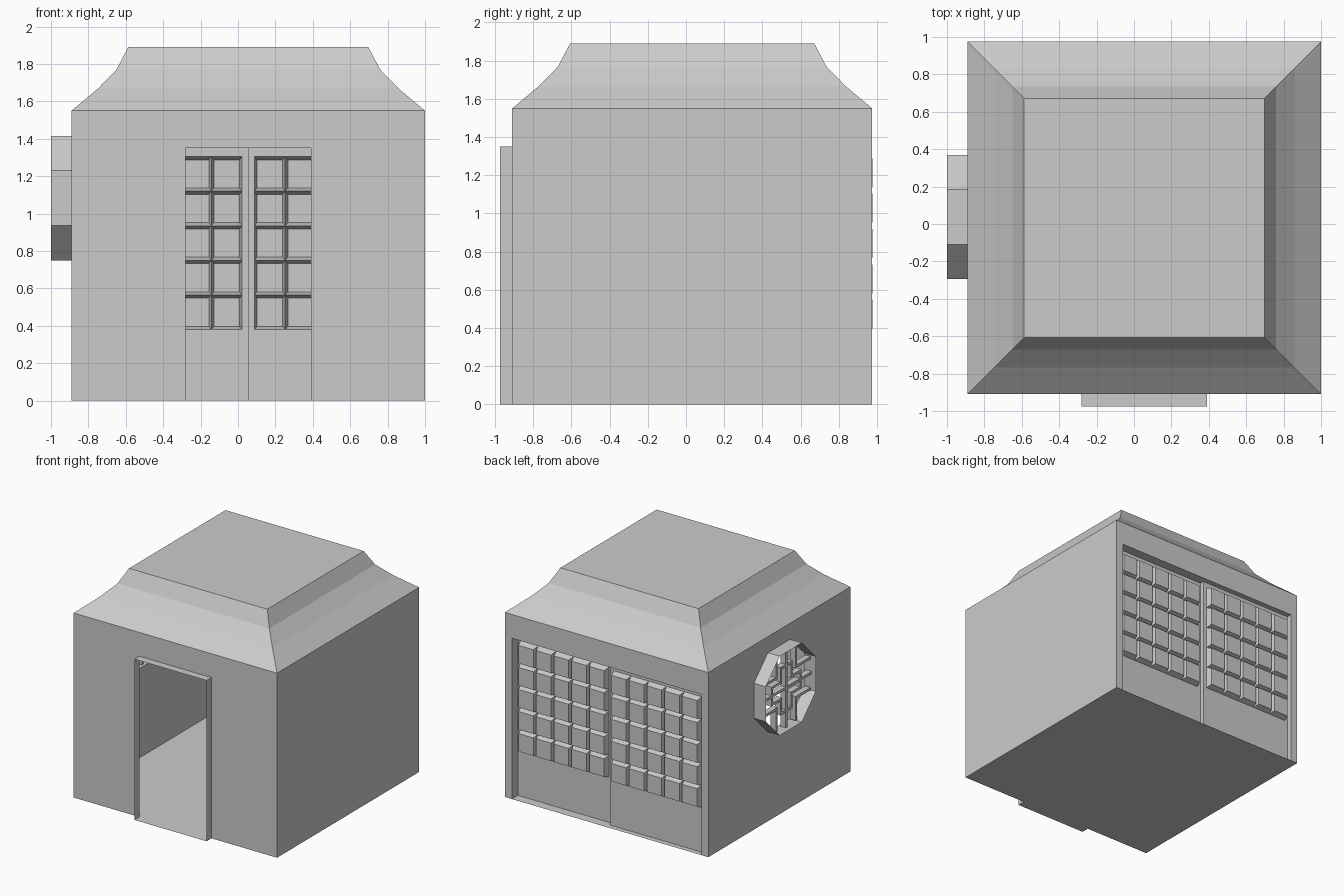
import bpy, bmesh

if "Cube" in bpy.data.objects:
    bpy.data.objects.remove(bpy.data.objects["Cube"])

# Main dimensions
X0, X1, Y0, Y1, H = -0.89, 1.0, -0.91, 0.975, 1.55
DX0, DX1, DOOR_TOP, PORCH_Y = -0.28, 0.39, 1.35, -0.975
BX0, BX1, BXM = -0.825, 0.935, 0.055
BACK_IN, BACK_OUT = 0.895, 0.93
WY, WZ, WR, WS, WX = 0.0375, 1.0825, 0.3325, 0.147, -1.0


def make(name, faces, recalc=True):
    """Object from a list of faces, each a list of points."""
    bm = bmesh.new()
    for f in faces:
        bm.faces.new([bm.verts.new(p) for p in f])
    bmesh.ops.remove_doubles(bm, verts=bm.verts, dist=1e-4)
    if recalc:
        bmesh.ops.recalc_face_normals(bm, faces=bm.faces)
    me = bpy.data.meshes.new(name)
    bm.to_mesh(me)
    bm.free()
    ob = bpy.data.objects.new(name, me)
    bpy.context.collection.objects.link(ob)
    return ob


def strip(a, b, closed=False):
    """Quads between two matching point loops."""
    n = len(a)
    return [[a[i], a[(i + 1) % n], b[(i + 1) % n], b[i]]
            for i in range(n if closed else n - 1)]


def rect(x0, x1, y0, y1, z):
    return [(x0, y0, z), (x1, y0, z), (x1, y1, z), (x0, y1, z)]


def portal(x0, x1, y):
    """Upside-down U outline of a doorway."""
    return [(x0, y, 0), (x0, y, DOOR_TOP), (x1, y, DOOR_TOP), (x1, y, 0)]


def wall_around(x0, x1, y):
    return portal(x0, x1, y) + [(X1, y, 0), (X1, y, H), (X0, y, H), (X0, y, 0)]


def octagon(x):
    r, s = WR, WS
    pts = [(0, -r), (s, -r), (r, -s), (r, s), (s, r), (0, r),
           (-s, r), (-r, s), (-r, -s), (-s, -r)]
    return [(x, WY + a, WZ + b) for a, b in pts]


# Walls with doorways and the octagonal window hole, plus floor
hole = octagon(X0)
side_a = hole[:6] + [(X0, WY, H), (X0, Y1, H), (X0, Y1, 0), (X0, WY, 0)]
side_b = hole[5:] + hole[:1] + [(X0, WY, 0), (X0, Y0, 0), (X0, Y0, H), (X0, WY, H)]
right = [(X1, Y0, 0), (X1, Y1, 0), (X1, Y1, H), (X1, Y0, H)]
make("walls", [wall_around(DX0, DX1, Y0), wall_around(BX0, BX1, Y1),
               side_a, side_b, right])
make("floor", [rect(X0, X1, Y0, Y1, 0)[::-1],
               rect(DX0, DX1, PORCH_Y, Y0, 0)[::-1]], False)

# Hipped roof with a hollow slope
levels = [(0, H), (0.143, 1.67), (0.24, 1.77), (0.303, 1.89)]
rings = [rect(X0 + d, X1 - d, Y0 + d, Y1 - d, z) for d, z in levels]
roof = [rings[-1]]
for a, b in zip(rings, rings[1:]):
    roof += strip(a, b, True)
make("roof", roof)

# Projecting frames of the front doorway, window and rear recess
make("door_frame", strip(portal(DX0, DX1, PORCH_Y), portal(DX0, DX1, Y0)))
make("window_frame", strip(octagon(WX), octagon(X0), True))
make("rear_recess", strip(portal(BX0, BX1, Y1), portal(BX0, BX1, BACK_IN)))


# Sliding doors: flat sheet with a 5 x 5 grid of pushed-out panes
def sliding_door(name, x0, x1, gx0, gx1, y):
    gz0, gz1, n, bev, depth = 0.38, 1.305, 5, 0.017, 0.047
    dx, dz = (gx1 - gx0) / n, (gz1 - gz0) / n

    def quad(a, b, c, d, yy=y):
        return [(b, yy, c), (a, yy, c), (a, yy, d), (b, yy, d)]
    faces = [quad(x0, x1, 0, gz0), quad(x0, x1, gz1, DOOR_TOP),
             quad(x0, gx0, gz0, gz1), quad(gx1, x1, gz0, gz1)]
    for i in range(n):
        for j in range(n):
            a, c = gx0 + i * dx, gz0 + j * dz
            outer = quad(a, a + dx, c, c + dz)
            inner = quad(a + bev * 0.8, a + dx - bev * 0.8,
                         c + bev, c + dz - bev, y + depth)
            faces += [inner] + strip(outer, inner, True)
    make(name, faces, False)


sliding_door("outer_sliding_door", BX0, BXM, -0.8, 0.022, BACK_OUT)
sliding_door("inner_sliding_door", BXM, BX1, 0.088, 0.91, BACK_IN)
make("door_overlap", [[(BXM, BACK_IN, 0), (BXM, BACK_OUT, 0),
                       (BXM, BACK_OUT, DOOR_TOP), (BXM, BACK_IN, DOOR_TOP)]])

# Window fretwork: a cross with stepped brackets mirrored in each quadrant
T = 0.011


def bar(y0, z0, y1, z1):
    ya, yb = sorted((y0, y1))
    za, zb = sorted((z0, z1))
    lo = rect(-0.96, -0.91, WY + ya - T, WY + yb + T, WZ + za - T)
    hi = rect(-0.96, -0.91, WY + ya - T, WY + yb + T, WZ + zb + T)
    return [lo[::-1], hi] + strip(lo, hi, True)


bars = [bar(0, -WR + T, 0, WR - T), bar(-WR + T, 0, WR - T, 0)]
for sy in (-1, 1):
    for sz in (-1, 1):
        for a, b, c, d in [(0.07, 0.07, 0.07, 0.19), (0.07, 0.07, 0.19, 0.07),
                           (0.13, 0.13, 0.13, 0.31), (0.13, 0.13, 0.31, 0.13),
                           (0, 0.19, 0.07, 0.19), (0.19, 0, 0.19, 0.07)]:
            bars.append(bar(sy * a, sz * b, sy * c, sz * d))
bm = bmesh.new()
for faces in bars:
    for f in faces:
        bm.faces.new([bm.verts.new(p) for p in f])
mesh = bpy.data.meshes.new("window_fretwork")
bmesh.ops.recalc_face_normals(bm, faces=bm.faces)
bm.free()
for k, faces in enumerate(bars):
    make("fretwork_bar_%02d" % (k + 1), faces)
bpy.data.meshes.remove(mesh)
